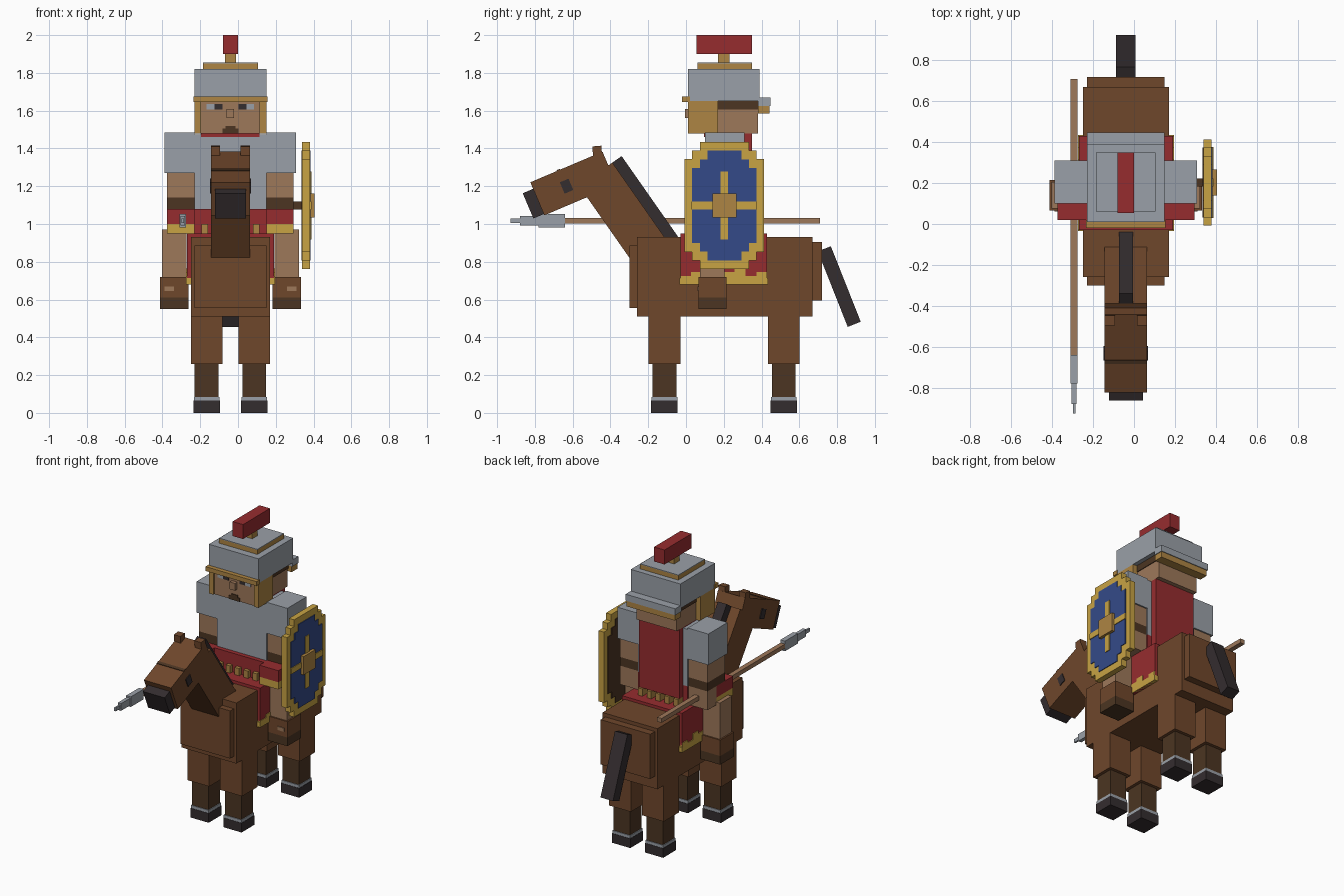
import bpy
import bmesh
import math

cube = bpy.data.objects.get("Cube")
if cube:
    bpy.data.objects.remove(cube, do_unlink=True)

# Shared planes: centre line, then depths, heights and half widths
centre = -.04
face, chest, spine, nape = .02, .1, .31, .38
belly, withers = .51, .93
hip, waist, elbow, chin, brow, crown = .95, 1.08, 1.27, 1.48, 1.65, 1.82
torso, head, flank, jaw = .19, .155, .21, .104
skirt = waist - .08
arm = .335
plate = .005


def material(name, code):
    colour = []
    for channel in bytes.fromhex(code):
        colour.append(((channel / 255 + .055) / 1.055) ** 2.4)
    colour.append(1)
    paint = bpy.data.materials.new(name)
    paint.use_nodes = True
    paint.diffuse_color = colour
    shader = paint.node_tree.nodes["Principled BSDF"]
    shader.inputs["Base Color"].default_value = colour
    return paint


coat = material("coat brown", "6f472b")
dark = material("dark brown", "4c3522")
black = material("charcoal", "342d2f")
red = material("red cloth", "962c2f")
blue = material("blue paint", "344a88")
gold = material("bright gold", "c8a344")
bronze = material("bronze", "ae8543")
steel = material("steel", "9aa0a8")
skin = material("skin tan", "9e785a")


def prism(name, paint, left, right, outline):
    """Extrude a (y, z) outline along x, measured from the centre plane."""
    bm = bmesh.new()
    base = bm.faces.new([bm.verts.new((centre + left, y, z)) for y, z in outline])
    grown = bmesh.ops.extrude_face_region(bm, geom=[base])["geom"]
    for part in grown:
        if isinstance(part, bmesh.types.BMVert):
            part.co.x = centre + right
    bmesh.ops.recalc_face_normals(bm, faces=bm.faces)
    mesh = bpy.data.meshes.new(name)
    bm.to_mesh(mesh)
    bm.free()
    mesh.materials.append(paint)
    ob = bpy.data.objects.new(name, mesh)
    bpy.context.collection.objects.link(ob)


def box(name, paint, left, right, front, back, low, high):
    outline = [(front, low), (back, low), (back, high), (front, high)]
    prism(name, paint, left, right, outline)


def wide(name, paint, half, *extent):
    """Box straddling the centre plane."""
    box(name, paint, -half, half, *extent)


def pair(name, paint, inner, outer, *extent):
    """Box and its mirror image."""
    box("left_" + name, paint, inner, outer, *extent)
    box("right_" + name, paint, -outer, -inner, *extent)


def post(name, paint, x, y, half, low, high):
    """Mirrored pair of square columns."""
    pair(name, paint, x - half, x + half, y - half, y + half, low, high)


def tilted(name, paint, left, right, y, z, angle, length, thick):
    """Box leaning in the y-z plane, growing to the left of its path."""
    cos, sin = math.cos(math.radians(angle)), math.sin(math.radians(angle))
    corners = ((0, 0), (length, 0), (length, thick), (0, thick))
    outline = [(y + cos * a - sin * b, z + sin * a + cos * b) for a, b in corners]
    prism(name, paint, left, right, outline)


# Horse body
wide("horse_body", coat, flank, -.26, .67, belly, withers)
wide("horse_chest", coat, torso, -.3, face, .555, .885)
wide("horse_rump", coat, torso, spine, .72, .595, .905)

# Horse legs
for end, y in (("front", -.114), ("rear", .517)):
    ankle, hoof, side = .085, .065, flank * .6
    post(end + "_upper_leg", coat, side, y, .084, .26, belly)
    post(end + "_lower_leg", dark, side, y, .063, ankle, .26)
    post(end + "_fetlock", steel, side, y, .068, hoof, ankle)
    post(end + "_hoof", black, side, y, .07, 0, hoof)

# Horse neck, mane, head and tail
neck_tilt, head_tilt = -55, 203
crest_y, crest_z = -.39, 1.325
poll_y, poll_z = -.442, 1.383
tilted("horse_neck", coat, -jaw, jaw, crest_y, crest_z, neck_tilt, .62, -.215)
tilted("mane", black, -.034, .034, crest_y, crest_z, neck_tilt, .56, .06)
tilted("horse_head", coat, -jaw, jaw, poll_y, poll_z, head_tilt, .415, .19)
tilted("nose_band", dark, -jaw, jaw, -.665, 1.288, head_tilt, .02, -plate)
tilted("muzzle", black, -.083, .083, -.8, 1.19, head_tilt, .07, .145)
for side, sign in (("left", 1), ("right", -1)):
    tilted(side + "_ear", coat, sign * .054, sign * jaw, poll_y, 1.34, 95, .075, .048)
    tilted(side + "_horse_eye", black, sign * .1, sign * (jaw + plate),
           -.622, 1.24, head_tilt, .05, .065)
tilted("tail", black, -.048, .048, .698, .855, -68.4, .43, .074)

# Saddle blanket with stepped gold hem
blanket, front, back = .23, -.03, .43
hem = .68
wide("saddle_blanket", red, blanket, front, back, hem, hip)
wide("blanket_hem", gold, blanket + plate, front - plate, back + plate, hem, hem + .035)
steps = 8
for i in range(steps):
    stride = (back - front) / steps
    y = front + i * stride
    wide("hem_step", gold, blanket + plate, y, y + stride, hem, hem + .045 + i % 3 * .02)

# Rider legs
post("rider_leg", skin, .298, .14, .065, .72, hip + face)
post("boot", coat, .298, .14, .075, .61, .72)
post("boot_sole", dark, .298, .14, .075, .55, .61)
pair("boot_opening", skin, .3, .35, .06, .14, .645, .67)
pair("thigh_tunic", red, torso, arm, face, .2, skirt, waist)
pair("thigh_trim", gold, torso, arm, face, .2, hip, skirt)

# Rider torso with skirt strips and cape
wide("tunic", red, torso, .07, spine, hip, waist)
for i in range(-2, 3):
    x, half = i * .068, .017
    box("front_skirt_strip", bronze, x - half, x + half, .045, chest, hip, skirt)
    box("back_skirt_strip", bronze, x - half, x + half, spine, .365, hip, skirt)
wide("cuirass", steel, torso, chest, spine, waist, chin - plate)
wide("scarf", red, head, chest - plate, spine, chin - .02, chin)
wide("cape", red, head, spine, .35, skirt, chin)

# Rider arms
cuff = 1.14
sleeve_front, sleeve_back = chest + .01, spine - .01
pair("shoulder", steel, torso, .348, chest, spine, elbow, chin + plate)
pair("upper_arm", skin, torso, arm, sleeve_front, sleeve_back, cuff, elbow)
pair("bracer", dark, torso, arm, sleeve_front, sleeve_back, waist, cuff)
pair("hand", skin, torso, arm, .2, sleeve_back, hip, waist)

# Rider head
wide("head", skin, head, face, nape, chin, brow)
wide("hair", dark, head + plate, .17, nape + plate, 1.605, brow)
wide("nose", skin, face, -plate, face, 1.56, 1.61)
mask = face - plate
wide("beard", dark, .042, mask, face, chin, chin + .025)
wide("mouth", dark, .026, mask, face, chin + .025, chin + .04)
pair("eye_white", steel, .084, .126, mask, face, 1.605, 1.635)
pair("pupil", black, .042, .084, mask, face, 1.605, 1.635)

# Helmet and crest
guard = 1.625
wide("helmet", steel, torso, .01, .39, brow, crown)
wide("brow_band", bronze, torso + plate, -face, face, brow - plate, brow + .025)
pair("cheek_guard", bronze, head, torso, .01, .17, chin, brow)
wide("neck_guard", steel, torso, nape, .447, guard, brow + face)
wide("neck_guard_trim", bronze, torso - plate, nape, .442, guard - .04, guard)
rim = crown + .03
wide("crown_rim", bronze, .146, .06, .35, crown, rim)
wide("crown_plate", steel, .146, .06, .35, rim, rim + plate)
wide("crest_post", bronze, .03, .17, .23, rim, 1.9)
wide("crest", red, .04, .055, .35, 1.9, 2)

# Shield: stepped oval mirrored from one quadrant
hub_y, hub_z = .203, 1.098


def stepped(width, height):
    quadrant = []
    for i in range(3):
        w, h = width + .04 * i, height - .046 * i
        lower = h - .046 if i < 2 else 0
        quadrant += [(w, h), (w, lower)]
    quadrant.pop()
    half = quadrant + [(w, -h) for w, h in reversed(quadrant)]
    loop = half + [(-w, h) for w, h in reversed(half)]
    return [(hub_y + w, hub_z + h) for w, h in loop]


inside, outside = .38, .42
proud = outside + plate
prism("shield_rim", gold, inside, outside, stepped(.13, .337))
prism("shield_face", blue, outside, proud, stepped(.09, .29))
prism("shield_back", dark, inside - plate, inside, stepped(.09, .29))


def on_shield(name, paint, near, far, y, z, half_y, half_z):
    box(name, paint, near, far, y - half_y, y + half_y, z - half_z, z + half_z)


for sign in (1, -1):
    shift = sign * .115
    on_shield("shield_ray", gold, outside, proud + plate, hub_y, hub_z + shift, face, .065)
    on_shield("shield_arm", gold, outside, proud + plate, hub_y + shift, hub_z, .058, face)
on_shield("shield_boss", bronze, outside, .446, hub_y, hub_z, .064, .064)
on_shield("shield_grip", dark, arm - plate, inside, hub_y, hub_z, face, face)

# Spear with tapering blade
grip_x, grip_z, tip = -.253, 1.017, -.64
box("spear_shaft", skin, grip_x - .017, grip_x + .017, tip, .71, grip_z - .015, grip_z + .015)
for size in (.035, .025, .012):
    reach = tip - size * 4
    box("spear_blade", steel, grip_x - size / 2, grip_x + size / 2,
        reach, tip, grip_z - size, grip_z + size)
    tip = reach
